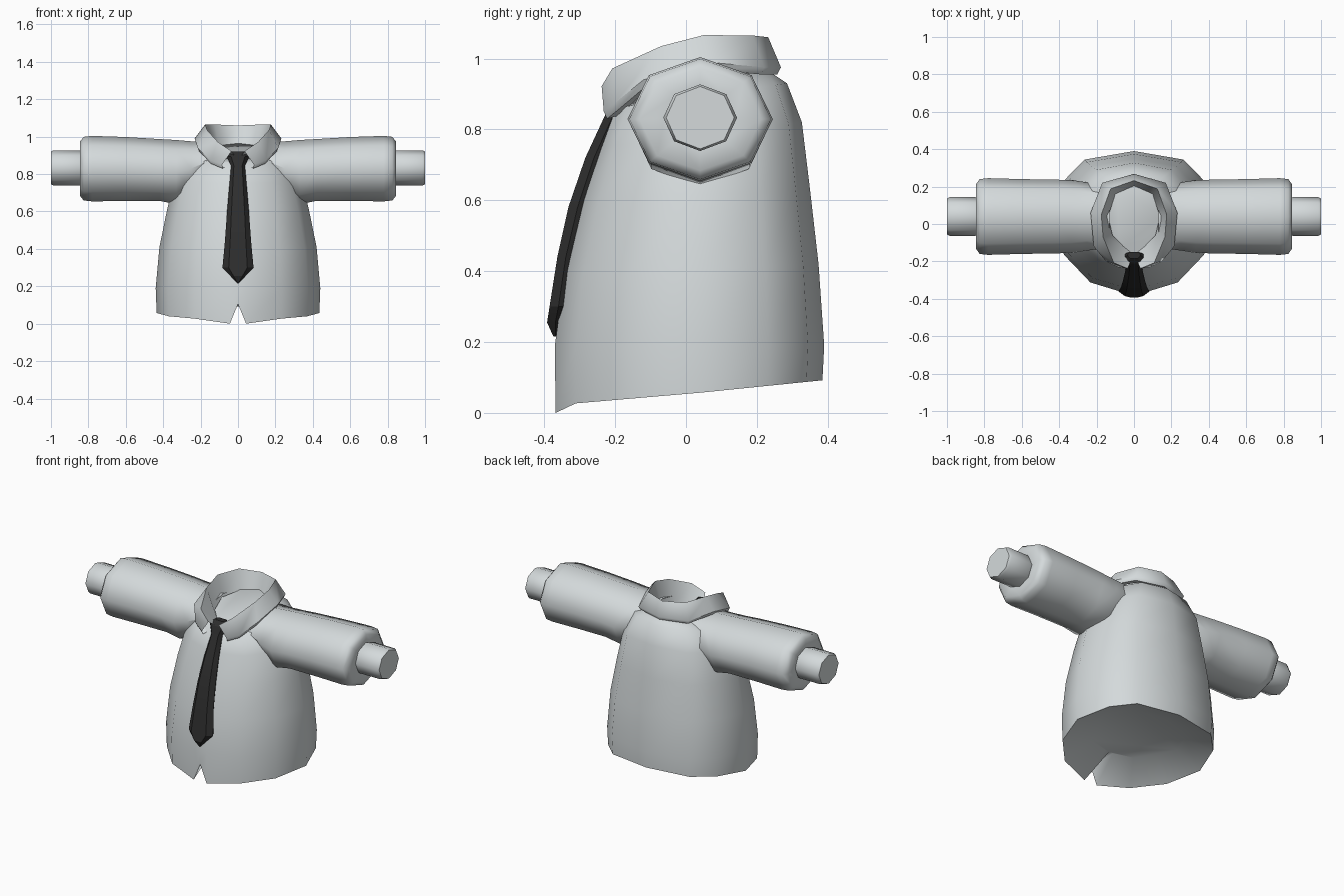
import bpy, bmesh, math

if "Cube" in bpy.data.objects:
    bpy.data.objects.remove(bpy.data.objects["Cube"])


def material(name, rgb):
    m = bpy.data.materials.new(name)
    m.diffuse_color = (*rgb, 1)
    m.use_nodes = True
    m.node_tree.nodes["Principled BSDF"].inputs["Base Color"].default_value = m.diffuse_color
    return m


SHIRT = material("pale grey cloth", (0.66, 0.70, 0.71))
TIE = material("charcoal cloth", (0.027, 0.027, 0.027))


def loft(name, rings, mat, angle, closed=True, cap_start=False, cap_end=False):
    """Skin a list of equal-length point rings with quads."""
    bm = bmesh.new()
    rows = [[bm.verts.new(p) for p in r] for r in rings]
    n = len(rows[0])
    for a, b in zip(rows, rows[1:]):
        for i in range(n if closed else n - 1):
            j = (i + 1) % n
            bm.faces.new((a[i], a[j], b[j], b[i]))
    if cap_start:
        bm.faces.new(rows[0])
    if cap_end:
        bm.faces.new(rows[-1])
    bmesh.ops.remove_doubles(bm, verts=bm.verts, dist=0.0005)
    bmesh.ops.recalc_face_normals(bm, faces=bm.faces)
    me = bpy.data.meshes.new(name)
    bm.to_mesh(me)
    bm.free()
    me.materials.append(mat)
    ob = bpy.data.objects.new(name, me)
    bpy.context.collection.objects.link(ob)
    bpy.ops.object.select_all(action='DESELECT')
    ob.select_set(True)
    bpy.context.view_layer.objects.active = ob
    bpy.ops.object.shade_smooth_by_angle(angle=math.radians(angle))
    return ob


# Shirt body: one unit outline, scaled for each height
half = [(0.1, -1), (0.53, -0.86), (0.85, -0.5), (1, 0), (0.85, 0.55), (0.6, 0.87)]
outline = [(0, -1)] + half + [(0, 1)] + [(-u, v) for u, v in reversed(half)]


def body_ring(w, front, back, z_front, z_back):
    pts = []
    for u, v in outline:
        y = 0.04 + v * ((back - 0.04) if v > 0 else (0.04 - front))
        z = z_front + (z_back - z_front) * (v + 1) / 2
        pts.append((u * w, y, z))
    return pts


hem = body_ring(0.435, -0.368, 0.385, 0.022, 0.092)
for i in (1, len(hem) - 1):
    hem[i] = (hem[i][0], hem[i][1], 0.003)
hem[0] = (0, hem[0][1], 0.105)            # notch at the front of the hem
hem[1], hem[-1] = [(x, y, 0) for x, y, z in (hem[1], hem[-1])]
lining = body_ring(0.27, -0.21, 0.25, 0.125, 0.13)   # closed, recessed underside
body = [lining, hem] + [body_ring(*r) for r in (
    (0.440, -0.370, 0.390, 0.19, 0.19),
    (0.420, -0.342, 0.374, 0.40, 0.42),
    (0.378, -0.292, 0.350, 0.60, 0.63),
    (0.335, -0.240, 0.327, 0.75, 0.82),
    (0.265, -0.200, 0.285, 0.86, 0.93),
    (0.150, -0.165, 0.225, 0.87, 0.97))]
loft("shirt_body", body, SHIRT, 60, cap_start=True, cap_end=True)


# Sleeves and cuffs: eight-sided tubes along x
def tube_ring(x, ry, rz, zc):
    return [(x, 0.04 + ry * math.sin(k * math.pi / 4), zc + rz * math.cos(k * math.pi / 4))
            for k in range(8)]


sleeve = [(0.13, 0.165, 0.085, 0.88), (0.25, 0.182, 0.145, 0.83), (0.33, 0.195, 0.172, 0.81),
          (0.42, 0.197, 0.165, 0.822),
          (0.60, 0.20, 0.171, 0.827), (0.78, 0.205, 0.175, 0.829), (0.825, 0.20, 0.17, 0.829),
          (0.845, 0.172, 0.145, 0.829), (0.842, 0.10, 0.09, 0.832)]
cuff = [(0.83, 0.095, 0.088, 0.833), (0.85, 0.104, 0.094, 0.833),
        (0.985, 0.104, 0.094, 0.833), (1.0, 0.096, 0.088, 0.833)]
for side, s in (("left", 1), ("right", -1)):
    loft(side + "_sleeve", [tube_ring(s * x, a, b, c) for x, a, b, c in sleeve], SHIRT, 65)
    loft(side + "_cuff", [tube_ring(s * x, a, b, c) for x, a, b, c in cuff], SHIRT, 55,
         cap_end=True)

# Collar: columns of (inner base, fold, outer edge) from centre back to front tip
columns = [
    [(0, 0.20, 0.95), (0, 0.232, 1.06), (0, 0.268, 0.975)],
    [(0.10, 0.16, 0.95), (0.125, 0.188, 1.065), (0.17, 0.22, 0.975)],
    [(0.138, 0.04, 0.94), (0.175, 0.05, 1.066), (0.232, 0.06, 0.99)],
    [(0.115, -0.06, 0.91), (0.165, -0.07, 1.035), (0.215, -0.12, 0.94)],
    [(0.06, -0.115, 0.88), (0.108, -0.208, 0.972), (0.15, -0.20, 0.875)],
    [(0.0, -0.165, 0.87), (0.035, -0.238, 0.922), (0.085, -0.232, 0.85)],
]
for c in columns:
    x, y, z = c[2]
    c.append((x * 0.96, y * 0.96, z - 0.02))     # lip of the outer edge
    c.append((x * 0.8, y * 0.8, z - 0.01))       # tucked underside
ring = [[(-x, y, z) for x, y, z in c] for c in reversed(columns[1:])] + columns
loft("collar", ring, SHIRT, 55, closed=False)


# Tie: bevelled strip following the shirt front
def tie_ring(z, w, front, back):
    mid = (front + back) / 2
    return [(-w, mid, z), (-w * 0.6, front, z), (w * 0.6, front, z),
            (w, mid, z), (w * 0.8, back, z), (-w * 0.8, back, z)]


tie = [(0.92, 0.035, -0.185, -0.15), (0.895, 0.062, -0.210, -0.16),
       (0.845, 0.037, -0.226, -0.18), (0.72, 0.048, -0.284, -0.235),
       (0.58, 0.060, -0.332, -0.28), (0.44, 0.070, -0.363, -0.315),
       (0.30, 0.083, -0.385, -0.335), (0.255, 0.04, -0.392, -0.345),
       (0.215, 0.002, -0.374, -0.362)]
loft("tie", [tie_ring(*r) for r in tie], TIE, 25, cap_start=True, cap_end=True)
